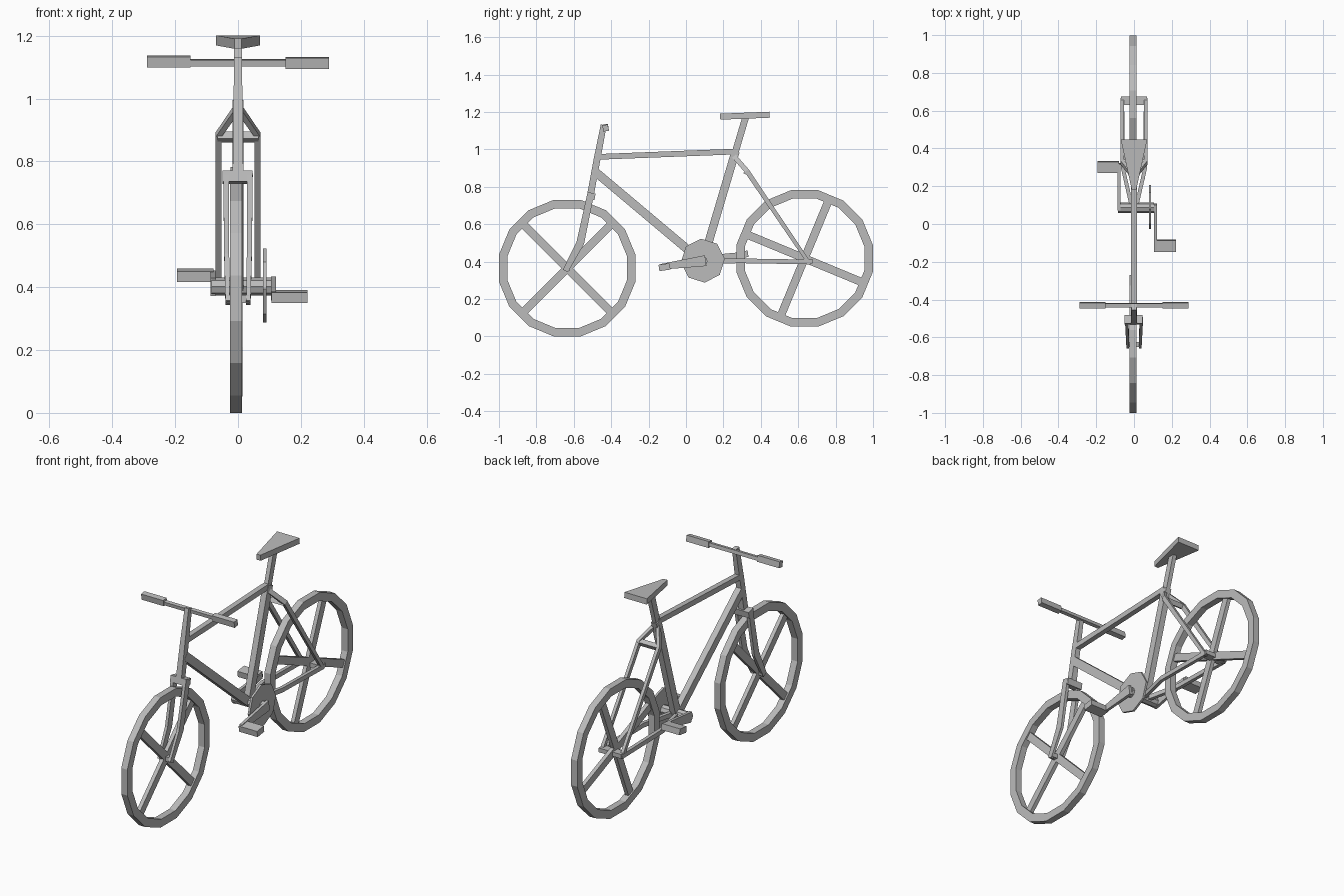
import bpy, bmesh, math
from mathutils import Vector, Matrix

cube = bpy.data.objects.get("Cube")
if cube:
    bpy.data.objects.remove(cube, do_unlink=True)

GREY = (0.5, 0.5, 0.5, 1)
grey = bpy.data.materials.new("plain grey")
grey.use_nodes = True
grey.diffuse_color = GREY
grey.node_tree.nodes["Principled BSDF"].inputs["Base Color"].default_value = GREY


def finish(name, bm):
    bmesh.ops.recalc_face_normals(bm, faces=bm.faces)
    mesh = bpy.data.meshes.new(name)
    bm.to_mesh(mesh)
    bm.free()
    mesh.materials.append(grey)
    obj = bpy.data.objects.new(name, mesh)
    bpy.context.collection.objects.link(obj)
    return obj


def box(name, centre, size, tilt=0):
    """Box, tilted about the x axis."""
    bm = bmesh.new()
    m = Matrix.Translation(centre) @ Matrix.Rotation(tilt, 4, 'X') @ Matrix.Diagonal((*size, 1))
    bmesh.ops.create_cube(bm, size=1, matrix=m)
    return finish(name, bm)


def bar(name, path, sizes):
    """Square-section bar along a path; sizes are (x width, depth) per point."""
    pts = [Vector(p) for p in path]
    bm = bmesh.new()
    rings = []
    for i, p in enumerate(pts):
        tangent = (pts[min(i + 1, len(pts) - 1)] - pts[max(i - 1, 0)]).normalized()
        depth = tangent.cross(Vector((1, 0, 0))).normalized()
        side = depth.cross(tangent)
        w, d = sizes[i]
        rings.append([bm.verts.new(p + side * a * w / 2 + depth * b * d / 2)
                      for a, b in ((-1, -1), (1, -1), (1, 1), (-1, 1))])
    for r, s in zip(rings, rings[1:]):
        for k in range(4):
            bm.faces.new((r[k], r[(k + 1) % 4], s[(k + 1) % 4], s[k]))
    bm.faces.new(rings[0])
    bm.faces.new(rings[-1])
    return finish(name, bm)


def disc(name, centre, radius, width, turn=0):
    """Eight-sided cylinder lying along x."""
    bm = bmesh.new()
    m = Matrix.Translation(centre) @ Matrix.Rotation(turn, 4, 'X') @ Matrix.Rotation(math.pi / 2, 4, 'Y')
    bmesh.ops.create_cone(bm, cap_ends=True, segments=8, radius1=radius, radius2=radius,
                          depth=width, matrix=m)
    return finish(name, bm)


def wheel(name, centre, spoke_angle):
    # Faceted rim with a flat facet at the bottom
    n, half = 16, 0.019
    bm = bmesh.new()
    rings = []
    for i in range(n):
        a = (i + 0.5) * math.tau / n
        rings.append([bm.verts.new(Vector(centre) + Vector((x, r * math.cos(a), r * math.sin(a))))
                      for x, r in ((-half, 0.372), (half, 0.372), (half, 0.326), (-half, 0.326))])
    for i in range(n):
        r, s = rings[i], rings[(i + 1) % n]
        for k in range(4):
            bm.faces.new((r[k], r[(k + 1) % 4], s[(k + 1) % 4], s[k]))
    finish(name + "_rim", bm)
    # Two crossed flat spokes
    for i in range(2):
        box(f"{name}_spoke_{i + 1}", centre, (0.022, 0.67, 0.043),
            math.radians(spoke_angle + 90 * i))


wheel("front_wheel", (-0.006, -0.635, 0.365), 45)
wheel("rear_wheel", (-0.005, 0.634, 0.417), -22.5)

# Frame tubes
bar("steering_tube", [(0, -0.44, 1.13), (0, -0.475, 0.95), (0, -0.51, 0.76)],
    [(0.024, 0.032), (0.03, 0.036), (0.034, 0.036)])
bar("top_tube", [(0, -0.47, 0.96), (0, 0.26, 0.988)], [(0.03, 0.03)] * 2)
bar("down_tube", [(0, -0.485, 0.88), (0, 0.08, 0.405)], [(0.034, 0.046)] * 2)
bar("seat_tube", [(0, 0.265, 0.99), (0, 0.09, 0.4)], [(0.034, 0.044)] * 2)
bar("seat_post", [(0, 0.262, 0.98), (0, 0.32, 1.175)], [(0.024, 0.036)] * 2)

# Fork and stays, mirrored on both sides
box("fork_crown", (-0.002, -0.508, 0.75), (0.096, 0.044, 0.036), -0.19)
for side, s in (("left", 1), ("right", -1)):
    bar(f"{side}_fork_leg",
        [(0.038 * s, -0.51, 0.76), (0.036 * s, -0.565, 0.5), (0.033 * s, -0.645, 0.35)],
        [(0.018, 0.036), (0.016, 0.042), (0.014, 0.03)])
    bar(f"{side}_seat_stay",
        [(0.006 * s, 0.255, 0.965), (0.062 * s, 0.325, 0.885), (0.062 * s, 0.66, 0.39)],
        [(0.018, 0.026), (0.018, 0.026), (0.018, 0.02)])
    bar(f"{side}_chain_stay",
        [(0.014 * s, 0.1, 0.402), (0.06 * s, 0.3, 0.404), (0.062 * s, 0.665, 0.398)],
        [(0.02, 0.025)] * 3)
    # Handlebar grips
    box(f"{side}_grip", (0.22 * s, -0.43, 1.116 - 0.002 * s), (0.138, 0.03, 0.034), 0.15)
box("stay_bridge", (0, 0.325, 0.878), (0.13, 0.026, 0.026), -0.5)
box("rear_axle", (0, 0.652, 0.402), (0.14, 0.046, 0.024))
box("front_axle", (0, -0.637, 0.362), (0.07, 0.026, 0.026))
box("handlebar", (0, -0.43, 1.114), (0.32, 0.02, 0.02), 0.15)

# Saddle: a wedge narrowing to the nose
saddle = box("saddle", (0, 0.315, 1.18), (0.14, 0.265, 0.032), 0.04)
for v in saddle.data.vertices:
    if v.co.y < 0.3:
        v.co.x *= 0.17

# Drivetrain
disc("bottom_bracket", (0.01, 0.087, 0.402), 0.028, 0.19)
disc("chainring", (0.085, 0.09, 0.405), 0.118, 0.012, math.radians(5))
bar("left_crank", [(0.113, 0.105, 0.405), (0.113, -0.135, 0.372)], [(0.016, 0.058), (0.016, 0.03)])
box("left_pedal", (0.164, -0.115, 0.37), (0.115, 0.06, 0.034), 0.14)
bar("right_crank", [(-0.08, 0.075, 0.4), (-0.08, 0.32, 0.438)], [(0.016, 0.058), (0.016, 0.03)])
box("right_pedal", (-0.136, 0.302, 0.438), (0.115, 0.06, 0.034), 0.14)
